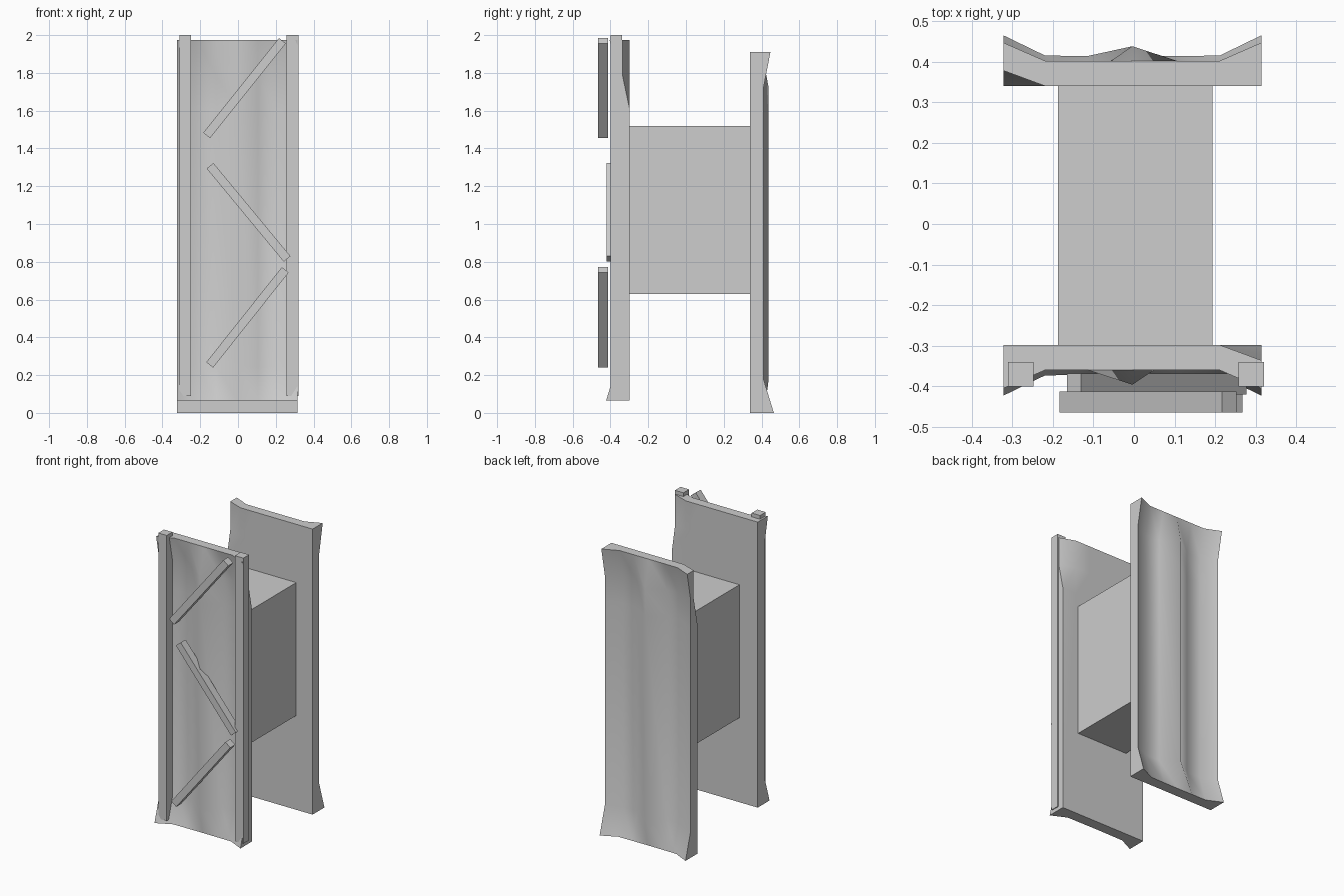
import bpy, bmesh, math
from mathutils import Matrix, Vector

cube = bpy.data.objects.get("Cube")
if cube:
    bpy.data.objects.remove(cube, do_unlink=True)

grey = bpy.data.materials.new("plain grey")
grey.use_nodes = True
grey.diffuse_color = (0.61, 0.61, 0.61, 1)
grey.node_tree.nodes["Principled BSDF"].inputs["Base Color"].default_value = (0.61, 0.61, 0.61, 1)


def finish(bm, name):
    bmesh.ops.recalc_face_normals(bm, faces=bm.faces)
    mesh = bpy.data.meshes.new(name)
    bm.to_mesh(mesh)
    bm.free()
    mesh.materials.append(grey)
    obj = bpy.data.objects.new(name, mesh)
    bpy.context.collection.objects.link(obj)
    return obj


def box(name, lo, hi):
    lo, hi = Vector(lo), Vector(hi)
    bm = bmesh.new()
    bmesh.ops.create_cube(bm, size=1)
    bmesh.ops.transform(bm, verts=bm.verts,
                        matrix=Matrix.Translation((lo + hi) / 2) @ Matrix.Diagonal((*(hi - lo), 1)))
    return finish(bm, name)


# Panel columns mirror about the middle; each row lists thickness from middle to edge
COLUMNS = [0, 0.11, 0.215, 0.318]
MIDDLE_X = -0.004
VALLEY = [0.098, 0.024, 0.022, 0.070]
ROWS = [
    (0.00, [0.073, 0.074, 0.075, 0.125]),
    (0.18, VALLEY),
    (1.54, VALLEY),
    (1.72, VALLEY),
    (1.91, [0.062, 0.062, 0.062, 0.107]),
]


def panel(name, inner_y, base_z, facing):
    """Flat inside, ridged and flared outside, one upper inside corner bent outward."""
    bm = bmesh.new()
    inner, outer = [], []
    for z, depths in ROWS:
        inside, outside = [], []
        for i in range(-3, 4):
            x = MIDDLE_X - facing * math.copysign(COLUMNS[abs(i)], i)
            bend = 0.038 if i == 3 and z > 1.6 else 0
            # The bent corner keeps a solid wall beneath the outer face
            for line, d in ((inside, bend), (outside, depths[abs(i)])):
                line.append(bm.verts.new((x, inner_y + facing * d, base_z + z)))
        inner.append(inside)
        outer.append(outside)
    last = len(ROWS) - 1
    for r in range(last):
        for c in range(6):
            for g in (inner, outer):
                bm.faces.new((g[r][c], g[r][c + 1], g[r + 1][c]))
                bm.faces.new((g[r][c + 1], g[r + 1][c + 1], g[r + 1][c]))
        for c in (0, 6):
            bm.faces.new((inner[r][c], inner[r + 1][c], outer[r + 1][c], outer[r][c]))
    for r in (0, last):
        for c in range(6):
            bm.faces.new((inner[r][c], inner[r][c + 1], outer[r][c + 1], outer[r][c]))
    obj = finish(bm, name)
    bpy.ops.object.select_all(action="DESELECT")
    obj.select_set(True)
    bpy.context.view_layer.objects.active = obj
    bpy.ops.object.shade_smooth_by_angle(angle=math.radians(68.5))
    return obj


panel("front_panel", -0.298, 0.065, -1)
panel("back_panel", 0.34, 0.0, 1)

# Central block joining the panels
box("core_block", (-0.187, -0.298, 0.63), (0.193, 0.34, 1.52))

# Upright posts on the front panel
box("right_post", (-0.31, -0.40, 0.09), (-0.248, -0.34, 2.0))
box("left_post", (0.257, -0.40, 0.09), (0.32, -0.34, 2.0))


# Slanted braces between the posts
def brace(name, start, end, y, width=0.046, depth=0.052):
    a, b = Vector((start[0], y, start[1])), Vector((end[0], y, end[1]))
    span = b - a
    bm = bmesh.new()
    bmesh.ops.create_cube(bm, size=1)
    turn = Matrix.Rotation(math.atan2(span.x, span.z), 4, "Y")
    bmesh.ops.transform(bm, verts=bm.verts, matrix=Matrix.Translation((a + b) / 2) @ turn
                        @ Matrix.Diagonal((width, depth, span.length, 1)))
    return finish(bm, name)


brace("upper_brace", (-0.166, 1.469), (0.235, 1.97), -0.439)
brace("middle_brace", (-0.148, 1.308), (0.26, 0.815), -0.394)
brace("lower_brace", (-0.15, 0.254), (0.25, 0.757), -0.439)
